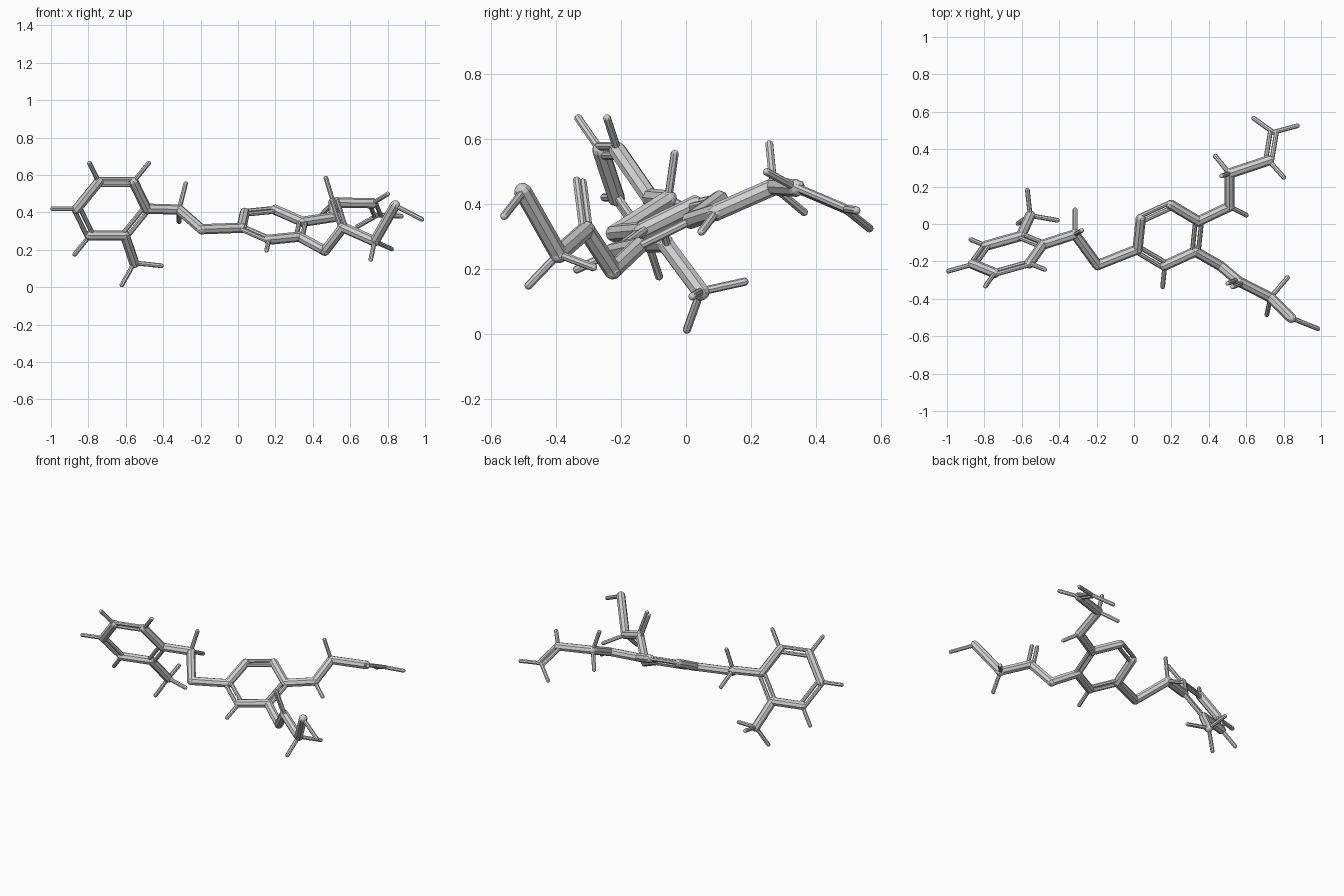
import bpy
import bmesh
from mathutils import Vector, Matrix

THICK, THIN, GAP = 0.028, 0.013, 0.0165
SIDES = 8

cube = bpy.data.objects.get("Cube")
if cube:
    bpy.data.objects.remove(cube, do_unlink=True)

# Single light grey finish for every rod
grey = bpy.data.materials.new("light_grey")
grey.use_nodes = True
GREY = (0.64, 0.64, 0.64, 1)
grey.diffuse_color = GREY
grey.node_tree.nodes["Principled BSDF"].inputs["Base Color"].default_value = GREY


def rod(bm, a, b, radius):
    """Round-ended faceted rod: a coarse sphere pulled apart along its axis."""
    axis = b - a
    ball = bmesh.ops.create_uvsphere(bm, u_segments=SIDES, v_segments=7, radius=radius)
    for v in ball["verts"]:
        v.co.z += axis.length / 2 if v.co.z > 0 else -axis.length / 2
    turn = axis.to_track_quat("Z", "Y").to_matrix().to_4x4()
    bmesh.ops.transform(bm, matrix=Matrix.Translation((a + b) / 2) @ turn, verts=ball["verts"])


def twin_rod(bm, a, b, in_plane):
    """Two thin parallel rods spread in the plane holding a third point."""
    axis = (b - a).normalized()
    side = in_plane - a
    side = (side - axis * side.dot(axis)).normalized() * GAP
    for s in (side, -side):
        rod(bm, a + s, b + s, THIN)


def make_part(name, thick=(), thin=(), twin=()):
    bm = bmesh.new()
    for a, b in thick:
        rod(bm, a, b, THICK)
    for a, b in thin:
        rod(bm, a, b, THIN)
    for a, b, c in twin:
        twin_rod(bm, a, b, c)
    mesh = bpy.data.meshes.new(name)
    bm.to_mesh(mesh)
    bm.free()
    mesh.materials.append(grey)
    obj = bpy.data.objects.new(name, mesh)
    bpy.context.collection.objects.link(obj)


def hexagon(centre, first, second):
    """Six corners from the centre and two neighbouring corner directions."""
    c, u, v = Vector(centre), Vector(first), Vector(second)
    return c, [c + d for d in (u, v, v - u, -u, -v, u - v)]


def make_ring(name, centre, corners, twin_start, spurs):
    """Hexagon alternating thick and twin edges, with thin outward spurs."""
    edges = [(corners[i], corners[(i + 1) % 6]) for i in range(6)]
    twin = [(a, b, centre) for a, b in edges[twin_start::2]]
    thin = [(corners[i], centre.lerp(corners[i], 1.7)) for i in spurs]
    make_part(name, edges[1 - twin_start::2], thin, twin)


def spurs(root, *tips):
    return [(root, Vector(t)) for t in tips]


# Hexagonal rings
mid_a, ring_a = hexagon((-.675, -.163, .42), (.186, .052, 0), (.07, .099, -.143))
mid_b, ring_b = hexagon((.182, -.06, .334), (-.163, -.075, -.016), (-.146, .087, .064))
make_ring("right_ring", mid_a, ring_a, 0, (2, 3, 4, 5))
make_ring("centre_ring", mid_b, ring_b, 1, (5,))

# Three-spurred stub under the right ring
stub = Vector((-.555, .045, .13))
make_part("right_ring_stub", [(ring_a[1], stub)],
          spurs(stub, (-.62, .003, .013), (-.41, .02, .115), (-.57, .18, .16)))

# Bent link between the two rings
knee, elbow = Vector((-.315, -.055, .415)), Vector((-.195, -.22, .31))
make_part("ring_link", [(ring_a[0], knee), (knee, elbow), (elbow, ring_b[0])],
          spurs(knee, (-.28, -.035, .553), (-.315, .075, .35)))

# Rear arm ending in a twin rod
r1, r2 = Vector((.51, .093, .375)), Vector((.51, .27, .453))
r3, r4 = Vector((.72, .34, .449)), Vector((.745, .49, .385))
make_part("rear_arm", [(ring_b[3], r1), (r1, r2), (r2, r3)],
          spurs(r1, (.6, .048, .315))
          + spurs(r2, (.47, .257, .583), (.435, .363, .375))
          + spurs(r3, (.8, .25, .498))
          + spurs(r4, (.64, .565, .325), (.873, .525, .38)),
          [(r3, r4, r2)])

# Front arm with an upright twin rod
f1, f2 = Vector((.465, -.226, .195)), Vector((.562, -.308, .32))
f3, f4 = Vector((.73, -.393, .245)), Vector((.84, -.502, .437))
make_part("front_arm", [(ring_b[4], f1), (f1, f2), (f2, f3), (f3, f4)],
          spurs(f3, (.71, -.485, .149), (.82, -.287, .205))
          + spurs(f4, (.983, -.56, .363)),
          [(f2, Vector((.515, -.327, .468)), f3)])
